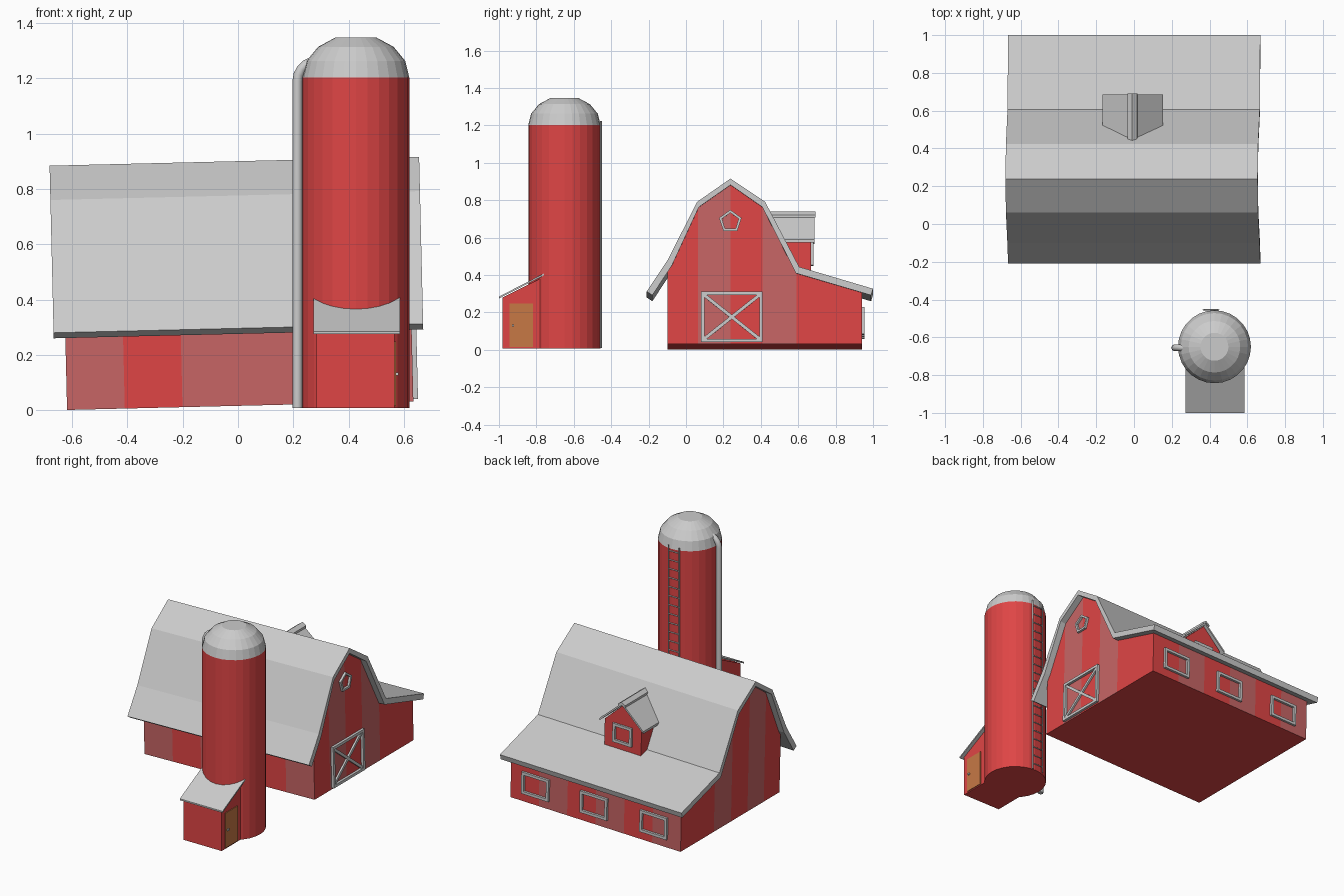
import bpy, bmesh, math
from mathutils import Matrix

if "Cube" in bpy.data.objects:
    bpy.data.objects.remove(bpy.data.objects["Cube"])

def mat(name, c):
    m = bpy.data.materials.new(name)
    m.diffuse_color = (*c, 1)
    m.use_nodes = True
    m.node_tree.nodes["Principled BSDF"].inputs["Base Color"].default_value = m.diffuse_color
    return m

RED = mat("red_paint", (0.74, 0.06, 0.06))
PALE = mat("pale_red_paint", (0.57, 0.13, 0.13))
WOOD = mat("door_wood", (0.57, 0.19, 0.06))
# the barn sits very slightly tilted, rising to the right
BARN = Matrix.Translation((0.008, 0, 0.016)) @ Matrix.Rotation(-0.024, 4, 'Y')
FLAT = Matrix.Identity(4)

def mesh(name, verts, faces, mats=(), xf=FLAT, index=None):
    bm = bmesh.new()
    vs = [bm.verts.new(v) for v in verts]
    for i, f in enumerate(faces):
        face = bm.faces.new([vs[k] for k in f])
        face.material_index = index[i] if index else 0
    bmesh.ops.recalc_face_normals(bm, faces=bm.faces)
    me = bpy.data.meshes.new(name)
    bm.to_mesh(me)
    bm.free()
    for m in mats:
        me.materials.append(m)
    ob = bpy.data.objects.new(name, me)
    bpy.context.collection.objects.link(ob)
    ob.matrix_world = xf
    return ob

def put(axis, t, p):
    return (t, p[0], p[1]) if axis == 'x' else (p[0], t, p[1])

def prism(name, pts, axis, a, b, mats=(), xf=FLAT):
    n = len(pts)
    verts = [put(axis, t, p) for t in (a, b) for p in pts]
    faces = [tuple(range(n)), tuple(range(n, 2 * n))]
    faces += [(i, (i + 1) % n, n + (i + 1) % n, n + i) for i in range(n)]
    return mesh(name, verts, faces, mats, xf)

def ring(name, outer, inner, axis, a, b, xf=BARN):
    n = len(outer)
    verts = [put(axis, t, p) for t in (a, b) for p in outer + inner]
    faces = []
    for i in range(n):
        j = (i + 1) % n
        for q in ((i, j), (n + i, n + j)):
            faces.append((q[0], q[1], q[1] + 2 * n, q[0] + 2 * n))
        for s in (0, 2 * n):
            faces.append((s + i, s + j, s + n + j, s + n + i))
    return mesh(name, verts, faces, (), xf)

def rect(u0, u1, z0, z1):
    return [(u0, z0), (u1, z0), (u1, z1), (u0, z1)]

def frame(name, u0, u1, z0, z1, w, axis, a, b):
    return ring(name, rect(u0, u1, z0, z1), rect(u0 + w, u1 - w, z0 + w, z1 - w), axis, a, b)

# barn walls: striped along the length and across the gables
prof = [(-0.10, 0.385), (0.065, 0.735), (0.237, 0.855), (0.41, 0.735), (0.59, 0.385), (0.94, 0.28)]
L, N = 0.626, 6
xs = [-L + 2 * L * i / N for i in range(N + 1)]
verts, faces, idx = [], [], []
def quad(pts, k):
    faces.append(tuple(range(len(verts), len(verts) + 4)))
    verts.extend(pts)
    idx.append(k)
for i in range(N):
    x0, x1 = xs[i], xs[i + 1]
    for (y, z), stripe in ((prof[0], (1, 0, 1, 1, 0, 1)), (prof[-1], (1, 0, 1, 0, 1, 0))):
        f = [(x0, y, 0), (x1, y, 0), (x1, y, z), (x0, y, z)]
        quad(f if y < 0 else f[::-1], stripe[i])
for i in range(5):
    (y0, z0), (y1, z1) = prof[i], prof[i + 1]
    for x in (-L, L):
        f = [(x, y0, 0), (x, y1, 0), (x, y1, z1), (x, y0, z0)]
        quad(f if x > 0 else f[::-1], i % 2)
quad([(-L, -0.10, 0), (-L, 0.94, 0), (L, 0.94, 0), (L, -0.10, 0)], 0)
walls = mesh("barn_walls", verts, faces, (RED, PALE), BARN, idx)
bm = bmesh.new()
bm.from_mesh(walls.data)
bmesh.ops.remove_doubles(bm, verts=bm.verts, dist=1e-4)
bmesh.ops.recalc_face_normals(bm, faces=bm.faces)
bm.to_mesh(walls.data)
bm.free()

# gambrel roof slab with lean-to at the back
prism("barn_roof", [(-0.21, 0.28), (-0.10, 0.445), (0.06, 0.76), (0.238, 0.884), (0.423, 0.76),
                    (0.605, 0.412), (1.0, 0.295), (0.99, 0.26), (0.588, 0.378), (0.408, 0.732),
                    (0.238, 0.85), (0.069, 0.732), (-0.075, 0.42), (-0.18, 0.26)],
      'x', -0.668, 0.668, (), BARN)

# barn door with crossed braces
frame("barn_door_frame", 0.08, 0.41, 0.01, 0.28, 0.018, 'x', L - 0.005, L + 0.017)
for s in (1, -1):
    a, b, w = 0.1575, 0.125, 0.009
    nx, nz = w * b / math.hypot(a, b), w * a / math.hypot(a, b)
    pts = [(-a - nx, -b + nz), (-a + nx, -b - nz), (a + nx, b - nz), (a - nx, b + nz)]
    prism("barn_door_brace", [(0.245 + s * u, 0.145 + v) for u, v in pts],
          'x', L - 0.005, L + 0.012, (), BARN)

# five-sided gable window
def pent(r):
    return [(0.237 + r * math.sin(k * math.tau / 5), 0.655 + r * math.cos(k * math.tau / 5)) for k in range(5)]
ring("gable_window_frame", pent(0.063), pent(0.047), 'x', L - 0.005, L + 0.015)

# back windows
for x in (-0.43, 0.01, 0.44):
    frame("back_window_frame", x - 0.1, x + 0.1, 0.055, 0.2, 0.018, 'y', 0.935, 0.955)

# dormer, trimmed to the slope of the barn roof
def trim(ob):
    for v in ob.data.vertices:
        if v.co.y < 0.5:
            v.co.y = min(0.416 + (0.76 - v.co.z) * 0.52, 0.6)
trim(prism("dormer_walls", [(-0.135, 0.39), (0.135, 0.39), (0.135, 0.565), (0, 0.695), (-0.135, 0.565)],
           'y', 0.45, 0.668, (RED,), BARN))
trim(prism("dormer_roof", [(-0.16, 0.555), (0, 0.7), (0.16, 0.555), (0.16, 0.57), (0, 0.715), (-0.16, 0.57)],
           'y', 0.45, 0.686, (), BARN))
trim(prism("dormer_ridge_cap", [(-0.026, 0.692), (0, 0.709), (0.026, 0.692), (0.026, 0.706), (0, 0.724), (-0.026, 0.706)],
           'y', 0.45, 0.692, (), BARN))
frame("dormer_window_frame", -0.07, 0.07, 0.435, 0.56, 0.018, 'y', 0.66, 0.681)

# silo tower and dome
CX, CY, R, SEG = 0.426, -0.65, 0.193, 28
def lathe(name, rings, mats=()):
    verts = [(CX + r * math.cos(k * math.tau / SEG), CY + r * math.sin(k * math.tau / SEG), z)
             for r, z in rings for k in range(SEG)]
    n = len(rings)
    faces = [tuple(range(SEG)), tuple(range((n - 1) * SEG, n * SEG))]
    for i in range(n - 1):
        for k in range(SEG):
            j = (k + 1) % SEG
            faces.append((i * SEG + k, i * SEG + j, (i + 1) * SEG + j, (i + 1) * SEG + k))
    return mesh(name, verts, faces, mats)
lathe("silo_tower", [(R, 0.008), (R, 1.203)], (RED,))
lathe("silo_dome", [(R * math.cos(t), 1.203 + 0.156 * math.sin(t))
                    for t in (math.radians(22.5 * i) for i in range(4))])

# tubes: filler pipe and ladder
def tube(name, pts, r, res):
    cu = bpy.data.curves.new(name, 'CURVE')
    cu.dimensions = '3D'
    cu.bevel_depth, cu.bevel_resolution, cu.use_fill_caps = r, res, True
    sp = cu.splines.new('POLY')
    sp.points.add(len(pts) - 1)
    for p, c in zip(sp.points, pts):
        p.co = (*c, 1)
    ob = bpy.data.objects.new(name, cu)
    bpy.context.collection.objects.link(ob)
    bpy.ops.object.select_all(action='DESELECT')
    ob.select_set(True)
    bpy.context.view_layer.objects.active = ob
    bpy.ops.object.convert(target='MESH')
    bpy.context.object.data.shade_flat()

arc = [(0.287 - 0.072 * math.cos(t), -0.655, 1.19 + 0.072 * math.sin(t))
       for t in (math.radians(18 * i) for i in range(6))]
tube("silo_filler_pipe", [(0.215, -0.655, 0.008)] + arc, 0.018, 2)
for x in (0.367, 0.447):
    tube("ladder_rail", [(x, -0.454, 0.01), (x, -0.454, 1.225)], 0.005, 0)
for i in range(20):
    z = 0.05 + i * 0.06
    tube("ladder_rung", [(0.367, -0.454, z), (0.447, -0.454, z)], 0.004, 0)

# silo shed: walls, lean-to roof, door and knob
prism("shed_walls", [(-0.98, 0.008), (-0.70, 0.008), (-0.70, 0.42), (-0.98, 0.28)], 'x', 0.284, 0.566, (RED,))
prism("shed_roof", [(-1.0, 0.275), (-0.76, 0.398), (-0.76, 0.408), (-1.0, 0.285)], 'x', 0.272, 0.586)
prism("shed_door", rect(-0.945, -0.818, 0.015, 0.248), 'x', 0.56, 0.571, (WOOD,))
prism("shed_door_knob", rect(-0.931, -0.919, 0.125, 0.137), 'x', 0.57, 0.58)
